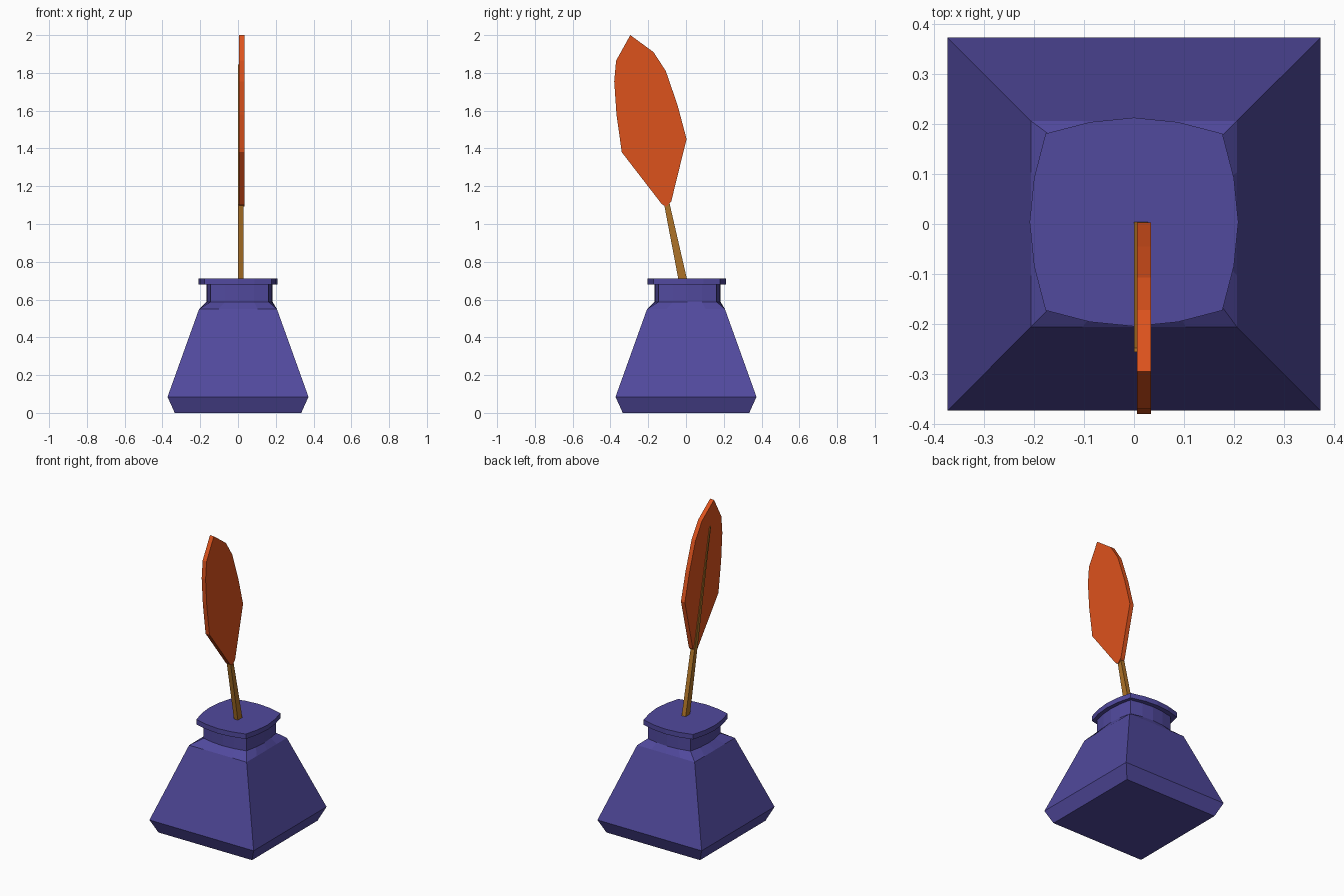
import bpy

if "Cube" in bpy.data.objects:
    bpy.data.objects.remove(bpy.data.objects["Cube"])


def material(name, color):
    mat = bpy.data.materials.new(name)
    mat.diffuse_color = (*color, 1)
    mat.use_nodes = True
    mat.node_tree.nodes["Principled BSDF"].inputs["Base Color"].default_value = mat.diffuse_color
    return mat


def loft(name, rings, mat):
    """Skin a stack of equal-length point rings and cap both ends."""
    n = len(rings[0])
    verts = [p for ring in rings for p in ring]
    faces = [list(range(n))[::-1], list(range(len(verts) - n, len(verts)))]
    for r in range(len(rings) - 1):
        for i in range(n):
            j = (i + 1) % n
            faces.append([r * n + i, r * n + j, (r + 1) * n + j, (r + 1) * n + i])
    mesh = bpy.data.meshes.new(name)
    mesh.from_pydata(verts, [], faces)
    mesh.materials.append(mat)
    obj = bpy.data.objects.new(name, mesh)
    bpy.context.collection.objects.link(obj)
    return obj


def square_ring(half, z, bulge=None, cx=0.0, cy=0.0):
    """Square of 16 points; with a bulge, sides bow outwards and corners pull in."""
    corner = half if bulge is None else half - bulge
    b = 0 if bulge is None else bulge
    side = [(corner + b * k, corner * t)
            for t, k in ((-1, 0), (-0.5, 0.72), (0, 1), (0.5, 0.72))]
    pts = []
    for _ in range(4):
        pts += side
        side = [(-y, x) for x, y in side]
    return [(x + cx, y + cy, z) for x, y in pts]


glass = material("bottle_purple", (0.082, 0.067, 0.34))
vane_mat = material("feather_orange", (0.72, 0.085, 0.012))
shaft_mat = material("shaft_brown", (0.42, 0.17, 0.02))

# Square bottle with shoulder, bowed neck and overhanging lip
loft("ink_bottle", [
    square_ring(0.335, 0),
    square_ring(0.373, 0.085),
    square_ring(0.206, 0.55),
    square_ring(0.175, 0.588, 0.022, 0.008, 0.008),
    square_ring(0.175, 0.68, 0.022, 0.008, 0.008),
    square_ring(0.209, 0.68, 0.032, 0, 0.004),
    square_ring(0.209, 0.712, 0.032, 0, 0.004),
], glass)


# Tapered quill shaft, flush along its left face
def shaft_ring(y, z, w):
    return [(0, y - w, z), (0.028, y - w, z), (0.028, y + w, z), (0, y + w, z)]


loft("quill_shaft", [shaft_ring(-0.016, 0.70, 0.023),
                     shaft_ring(-0.100, 1.10, 0.015),
                     shaft_ring(-0.252, 1.845, 0.004)], shaft_mat)

# Flat feather vane: side outline (y, z) given thickness along x
outline = [(-0.295, 2.0), (-0.37, 1.865), (-0.38, 1.755), (-0.368, 1.58),
           (-0.34, 1.38), (-0.128, 1.105), (-0.105, 1.092), (-0.078, 1.12),
           (0.003, 1.45), (-0.045, 1.63), (-0.107, 1.81), (-0.172, 1.91)]
loft("feather_vane", [[(x, y, z) for y, z in outline[::-1]]
                      for x in (0.034, 0.006)][::-1], vane_mat)
for obj in bpy.data.objects:
    if obj.name == "feather_vane":
        import bmesh
        bm = bmesh.new()
        bm.from_mesh(obj.data)
        bmesh.ops.recalc_face_normals(bm, faces=bm.faces)
        bm.to_mesh(obj.data)
        bm.free()
